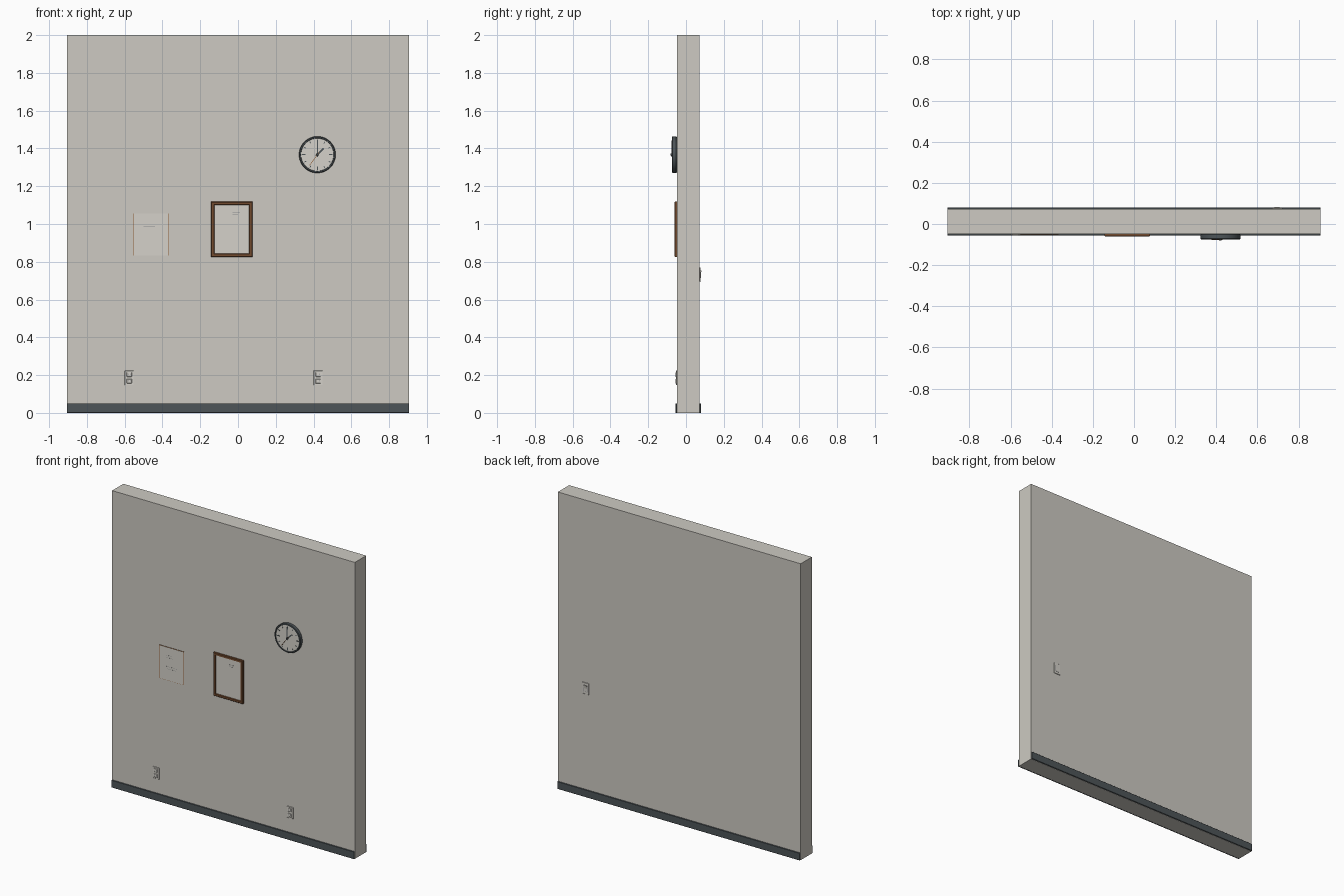
import bpy, bmesh, math
from mathutils import Matrix, Vector

if "Cube" in bpy.data.objects:
    bpy.data.objects.remove(bpy.data.objects["Cube"])


def mat(name, rgb):
    m = bpy.data.materials.new(name)
    m.diffuse_color = (*rgb, 1)
    m.use_nodes = True
    m.node_tree.nodes["Principled BSDF"].inputs["Base Color"].default_value = m.diffuse_color
    return m


WALL = mat("warm grey paint", (0.61, 0.59, 0.54))
SLATE = mat("dark slate", (0.075, 0.09, 0.098))
WOOD = mat("brown wood", (0.17, 0.07, 0.028))
PAPER = mat("off white", (0.66, 0.64, 0.59))
INK = mat("grey ink", (0.28, 0.28, 0.29))
TAN = mat("orange brown", (0.30, 0.12, 0.04))
FRONT, BACK = -0.048, 0.072


def finish(bm, name, material, smooth=False):
    bmesh.ops.recalc_face_normals(bm, faces=bm.faces)
    me = bpy.data.meshes.new(name)
    bm.to_mesh(me)
    bm.free()
    ob = bpy.data.objects.new(name, me)
    bpy.context.collection.objects.link(ob)
    me.materials.append(material)
    if smooth:
        bpy.context.view_layer.objects.active = ob
        ob.select_set(True)
        bpy.ops.object.shade_smooth_by_angle(angle=math.radians(35))
        ob.select_set(False)
    return ob


def box(name, x, y, z, material, bevel=0):
    bm = bmesh.new()
    size = Vector((x[1] - x[0], y[1] - y[0], z[1] - z[0]))
    mid = Vector((x[0] + x[1], y[0] + y[1], z[0] + z[1])) / 2
    bmesh.ops.create_cube(bm, size=1, matrix=Matrix.Translation(mid) @ Matrix.Diagonal((*size, 1)))
    if bevel:
        bmesh.ops.bevel(bm, geom=bm.edges[:], offset=bevel, segments=1, affect='EDGES')
    return finish(bm, name, material)


def lathe(name, profile, centre, material, closed=False):
    """Spin (radius, y) points about the y axis through centre (x, z)."""
    bm = bmesh.new()
    vs = [bm.verts.new((centre[0] + r, y, centre[1])) for r, y in profile]
    pairs = list(zip(vs, vs[1:])) + ([(vs[-1], vs[0])] if closed else [])
    es = [bm.edges.new(p) for p in pairs]
    bmesh.ops.spin(bm, geom=vs + es, cent=(centre[0], 0, centre[1]), axis=(0, 1, 0),
                   angle=math.tau, steps=48)
    bmesh.ops.remove_doubles(bm, verts=bm.verts, dist=1e-5)
    return finish(bm, name, material, True)


# wall slab and skirting on both sides
box("wall", (-0.906, 0.906), (FRONT, BACK), (0, 2), WALL)
for name, y in (("front_skirting", (-0.056, FRONT)), ("back_skirting", (BACK, 0.08))):
    box(name, (-0.906, 0.906), y, (0, 0.05), SLATE, 0.0015)

# wooden picture frame, mitred ring with a sloped inner edge
X0, X1, Z0, Z1 = -0.143, 0.077, 0.826, 1.118
bm = bmesh.new()
rings = []
for inset, y in ((0, FRONT), (0, -0.058), (0.003, -0.061), (0.015, -0.061), (0.018, -0.054), (0.018, FRONT)):
    rings.append([bm.verts.new((x, y, z)) for x, z in (
        (X0 + inset, Z0 + inset), (X1 - inset, Z0 + inset),
        (X1 - inset, Z1 - inset), (X0 + inset, Z1 - inset))])
for i, a in enumerate(rings):
    b = rings[(i + 1) % len(rings)]
    for k in range(4):
        bm.faces.new((a[k], a[(k + 1) % 4], b[(k + 1) % 4], b[k]))
finish(bm, "picture_frame", WOOD)
box("picture_sheet", (X0 + 0.016, X1 - 0.016), (-0.055, FRONT), (Z0 + 0.016, Z1 - 0.016), PAPER)
for i, w in enumerate((0.022, 0.016)):
    box("picture_mark", (-0.03, -0.03 + w * 1.8), (-0.0556, -0.0548),
        (1.062 - i * 0.012, 1.064 - i * 0.012), INK)

# thin notice board with a coloured edge
box("notice_backing", (-0.552, -0.368), (-0.0515, FRONT), (0.832, 1.056), TAN)
box("notice_sheet", (-0.551, -0.3695), (-0.052, -0.051), (0.8335, 1.0545), PAPER)
for z, w in ((1.0, 0.05), (0.985, 0.06), (0.925, 0.085), (0.91, 0.075)):
    box("notice_mark", (-0.5, -0.5 + w), (-0.0524, -0.0518), (z, z + 0.0012), INK)

# clock body, face, ticks and hands
C = (0.42, 1.367)
lathe("clock_rim", [(0.094, FRONT), (0.097, -0.052), (0.097, -0.071), (0.094, -0.075),
                    (0.088, -0.075), (0.086, -0.070), (0.086, FRONT)], C, SLATE, True)
lathe("clock_face", [(0, -0.071), (0.087, -0.071)], C, PAPER)


def radial(name, angle, r0, r1, width, y, material):
    ob = box(name, (-width / 2, width / 2), y, (r0, r1), material)
    ob.matrix_world = Matrix.Translation((C[0], 0, C[1])) @ Matrix.Rotation(math.radians(angle), 4, 'Y')


for h in range(12):
    long = h % 3 == 0
    radial("clock_tick", h * 30, 0.062 if long else 0.068, 0.08, 0.006 if long else 0.004,
           (-0.0725, -0.0708), SLATE)
radial("minute_hand", 0, -0.012, 0.076, 0.006, (-0.076, -0.074), SLATE)
radial("hour_hand", 45, -0.01, 0.048, 0.008, (-0.0745, -0.0725), SLATE)
radial("second_hand", 216, -0.015, 0.072, 0.003, (-0.078, -0.0765), TAN)
lathe("clock_hub", [(0, -0.081), (0.005, -0.081), (0.006, -0.08), (0.006, -0.071)], C, SLATE)

# two power outlets on the front
for ox in (-0.576, 0.424):
    box("outlet_plate", (ox - 0.024, ox + 0.024), (-0.053, FRONT), (0.147, 0.224), PAPER, 0.0015)
    for oz in (0.168, 0.203):
        box("outlet_socket", (ox - 0.014, ox + 0.014), (-0.056, -0.052), (oz - 0.012, oz + 0.012), PAPER, 0.002)
        for s in (-1, 1):
            box("outlet_slot", (ox + s * 0.006 - 0.001, ox + s * 0.006 + 0.001),
                (-0.0563, -0.0557), (oz - 0.003, oz + 0.006), INK)

# light switch on the back
SX, SZ = 0.696, 0.732
box("switch_plate", (SX - 0.025, SX + 0.025), (BACK, 0.077), (SZ - 0.038, SZ + 0.038), PAPER, 0.0015)
bm = bmesh.new()
sides = [[bm.verts.new((SX + s * 0.012, y, SZ + z)) for y, z in
          ((0.076, -0.021), (0.078, -0.021), (0.0785, 0), (0.082, 0.021), (0.076, 0.021))] for s in (-1, 1)]
for f in sides:
    bm.faces.new(f)
for k in range(5):
    n = (k + 1) % 5
    bm.faces.new((sides[0][k], sides[0][n], sides[1][n], sides[1][k]))
finish(bm, "switch_rocker", PAPER)
box("switch_gap", (SX - 0.014, SX + 0.014), (0.0765, 0.0773), (SZ - 0.023, SZ + 0.023), INK)
